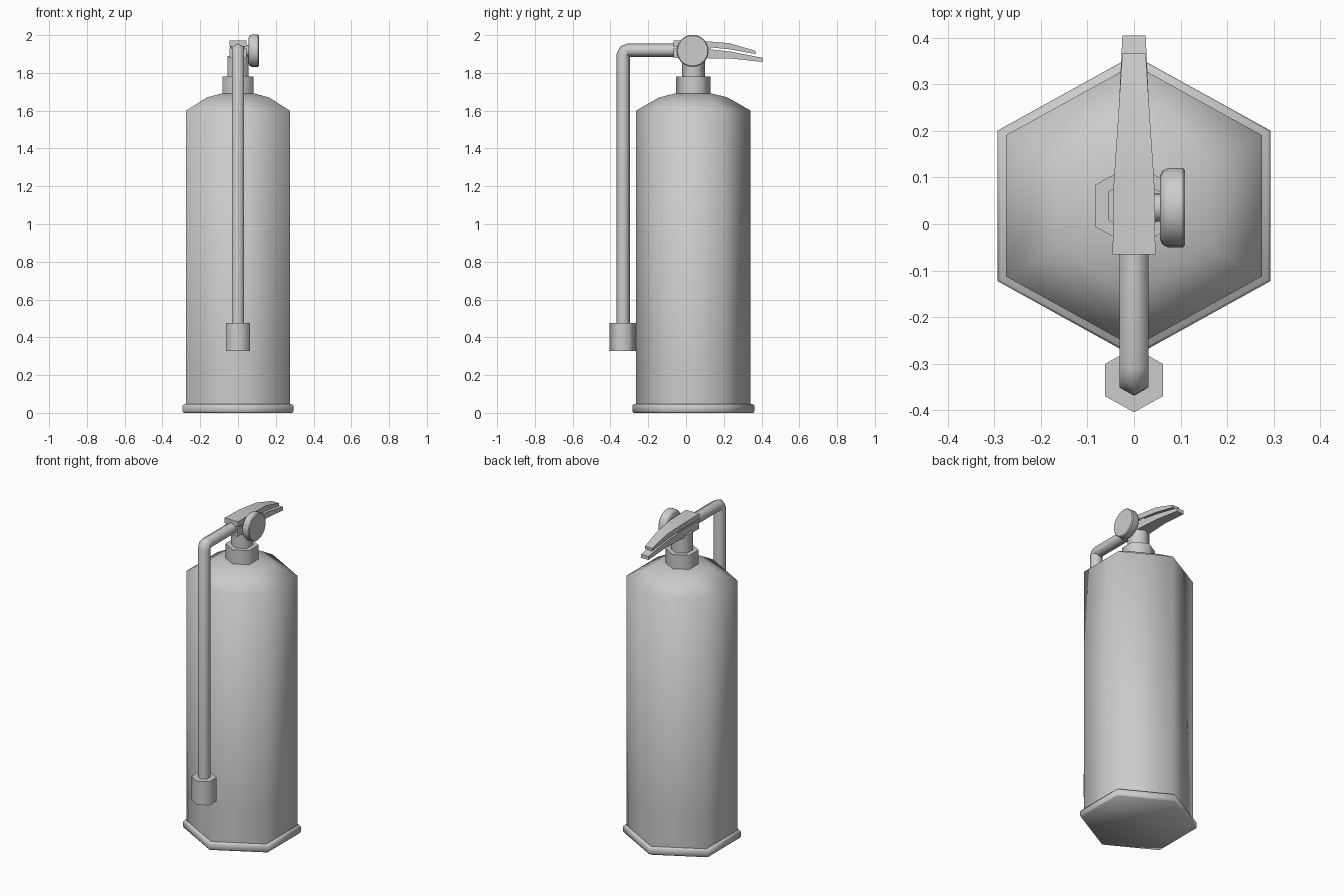
import bpy, bmesh
from math import sin, cos, pi, radians
from mathutils import Vector

if "Cube" in bpy.data.objects:
    bpy.data.objects.remove(bpy.data.objects["Cube"])


def finish(name, rings, angle=65):
    """Skin a list of equal-length point rings, cap both ends, shade by angle."""
    bm = bmesh.new()
    loops = [[bm.verts.new(p) for p in ring] for ring in rings]
    n = len(rings[0])
    for a, b in zip(loops, loops[1:]):
        for i in range(n):
            j = (i + 1) % n
            bm.faces.new((a[i], a[j], b[j], b[i]))
    bm.faces.new(loops[0])
    bm.faces.new(loops[-1])
    bmesh.ops.recalc_face_normals(bm, faces=bm.faces)
    mesh = bpy.data.meshes.new(name)
    bm.to_mesh(mesh)
    bm.free()
    ob = bpy.data.objects.new(name, mesh)
    bpy.context.collection.objects.link(ob)
    bpy.ops.object.select_all(action='DESELECT')
    ob.select_set(True)
    bpy.context.view_layer.objects.active = ob
    bpy.ops.object.shade_smooth_by_angle(angle=radians(angle))
    return ob


def hexagon(y, z, r, squash=0.957):
    """Horizontal six-sided ring with corners on the y axis."""
    return [(r * sin(k * pi / 3), y + squash * r * cos(k * pi / 3), z) for k in range(6)]


def column(name, y, profile, squash=0.957):
    return finish(name, [hexagon(y, z, r, squash) for r, z in profile])


def bar(name, sections):
    """Loft rectangles along y: (y, half width, bottom z, top z)."""
    return finish(name, [[(-w, y, a), (w, y, a), (w, y, b), (-w, y, b)]
                         for y, w, a, b in sections], 40)


CY = 0.039  # axis of the cylinder

# Tank, foot ring and neck
column("foot_ring", CY, [(0.332, 0.0), (0.338, 0.008), (0.338, 0.038), (0.331, 0.046)])
column("tank", CY, [(0.317, 0.03), (0.317, 0.25), (0.317, 1.60), (0.19, 1.67), (0.096, 1.692)])
column("neck_collar", CY, [(0.095, 1.68), (0.095, 1.78)])
column("neck_stem", CY, [(0.064, 1.77), (0.064, 1.89)])

# Hose, swept along a bent path in the yz plane
path = [(-0.04, 1.92), (-0.305, 1.92), (-0.324, 1.914), (-0.332, 1.895), (-0.333, 0.46)]
path = [Vector((0, y, z)) for y, z in path]
rings = []
for i, p in enumerate(path):
    t = (path[min(i + 1, len(path) - 1)] - path[max(i - 1, 0)]).normalized()
    if i == 1:
        t = Vector((0, -0.99, -0.14))
    if i == 3:
        t = Vector((0, -0.14, -0.99))
    nrm = Vector((0, -t.z, t.y))
    rings.append([p + 0.036 * (cos(k * pi / 3) * nrm + Vector((sin(k * pi / 3), 0, 0)))
                  for k in range(6)])
finish("hose", rings)
column("nozzle", -0.335, [(0.072, 0.328), (0.072, 0.475)], 0.96)

# Valve block and the two levers
bar("valve_block", [(-0.05, 0.036, 1.88, 1.955), (0.13, 0.036, 1.88, 1.95)])
bar("squeeze_lever", [(-0.066, 0.046, 1.94, 1.972), (0.08, 0.044, 1.94, 1.97),
                      (0.23, 0.034, 1.925, 1.957), (0.367, 0.025, 1.9, 1.917)])
bar("carry_handle", [(-0.066, 0.044, 1.878, 1.93), (0.08, 0.043, 1.878, 1.93),
                     (0.24, 0.033, 1.876, 1.912), (0.405, 0.025, 1.858, 1.88)])

# Pressure gauge, a round cap facing +x
gauge = [(0.03, 0.03), (0.056, 0.03), (0.056, 0.068), (0.061, 0.079), (0.072, 0.085),
         (0.105, 0.085), (0.110, 0.08)]
finish("gauge", [[(x, 0.035 + r * cos(k * pi / 12), 1.917 + r * sin(k * pi / 12))
                  for k in range(24)] for x, r in gauge], 40)
